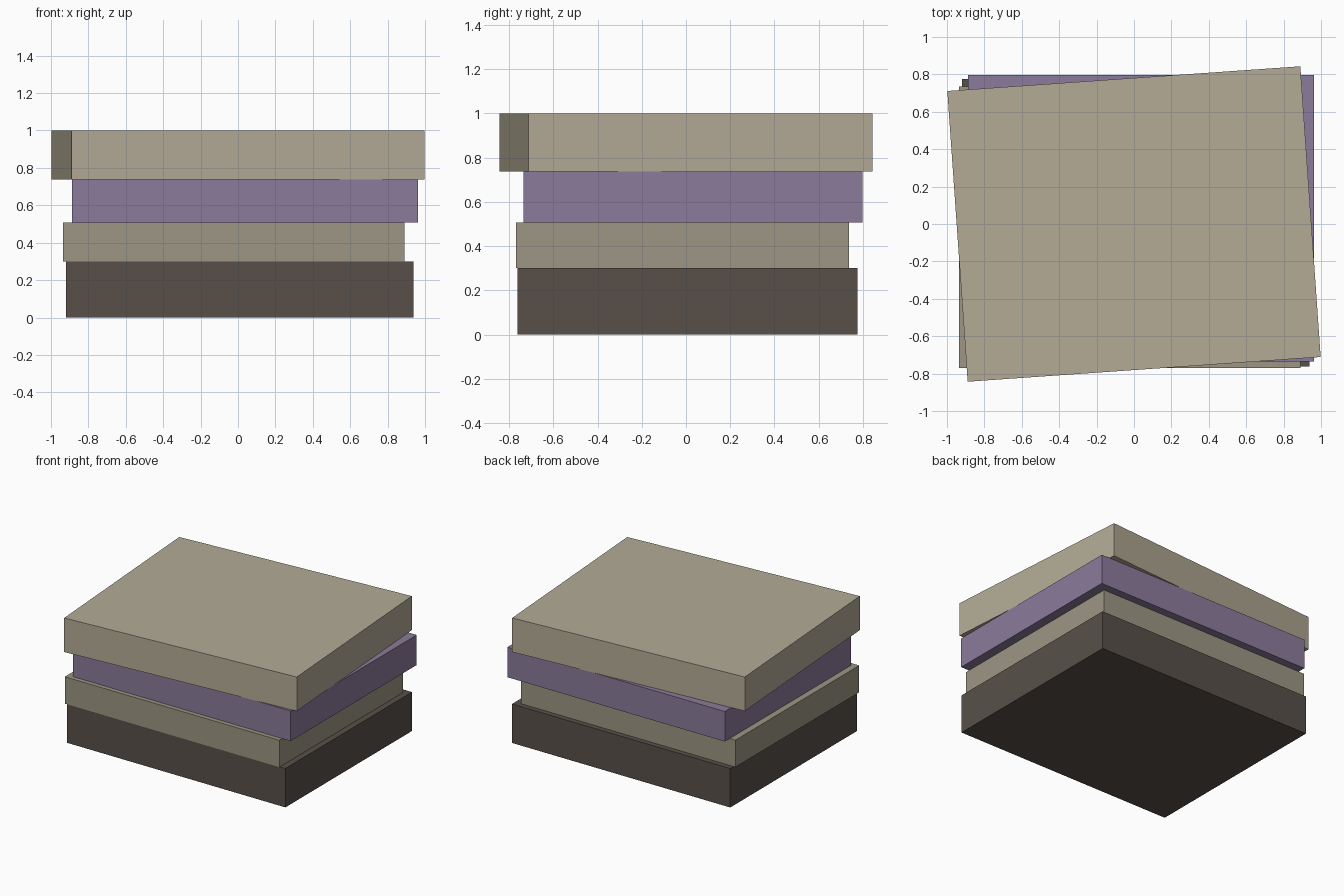
import bpy
from math import radians

if "Cube" in bpy.data.objects:
    bpy.data.objects.remove(bpy.data.objects["Cube"])


def linear(c):
    return c / 12.92 if c <= 0.04045 else ((c + 0.055) / 1.055) ** 2.4


def material(name, rgb):
    mat = bpy.data.materials.new(name)
    mat.diffuse_color = [linear(c / 255) for c in rgb] + [1]
    mat.use_nodes = True
    mat.node_tree.nodes["Principled BSDF"].inputs["Base Color"].default_value = mat.diffuse_color
    return mat


def slab(name, x, y, z, mat, angle=0):
    """Box given by its (min, max) range on each axis, turned about its centre."""
    ranges = (x, y, z)
    bpy.ops.mesh.primitive_cube_add(
        size=1, location=[(a + b) / 2 for a, b in ranges],
        rotation=(0, 0, radians(angle)))
    obj = bpy.context.object
    obj.name = name
    obj.scale = [b - a for a, b in ranges]
    bpy.ops.object.transform_apply(location=False, rotation=False, scale=True)
    obj.data.materials.append(mat)


# Stack of slabs, from the ground up
slab("bottom_slab", (-0.92, 0.937), (-0.762, 0.776), (0, 0.30),
     material("dark_brown", (88, 80, 73)))
slab("lower_slab", (-0.936, 0.891), (-0.769, 0.736), (0.30, 0.507),
     material("grey_olive", (156, 150, 131)))
slab("upper_slab", (-0.888, 0.963), (-0.735, 0.797), (0.507, 0.738),
     material("purple", (139, 123, 155)))

# Top slab is slightly twisted
slab("top_slab", (-0.946, 0.946), (-0.779, 0.779), (0.738, 1.0),
     material("beige", (179, 171, 150)), angle=4)
